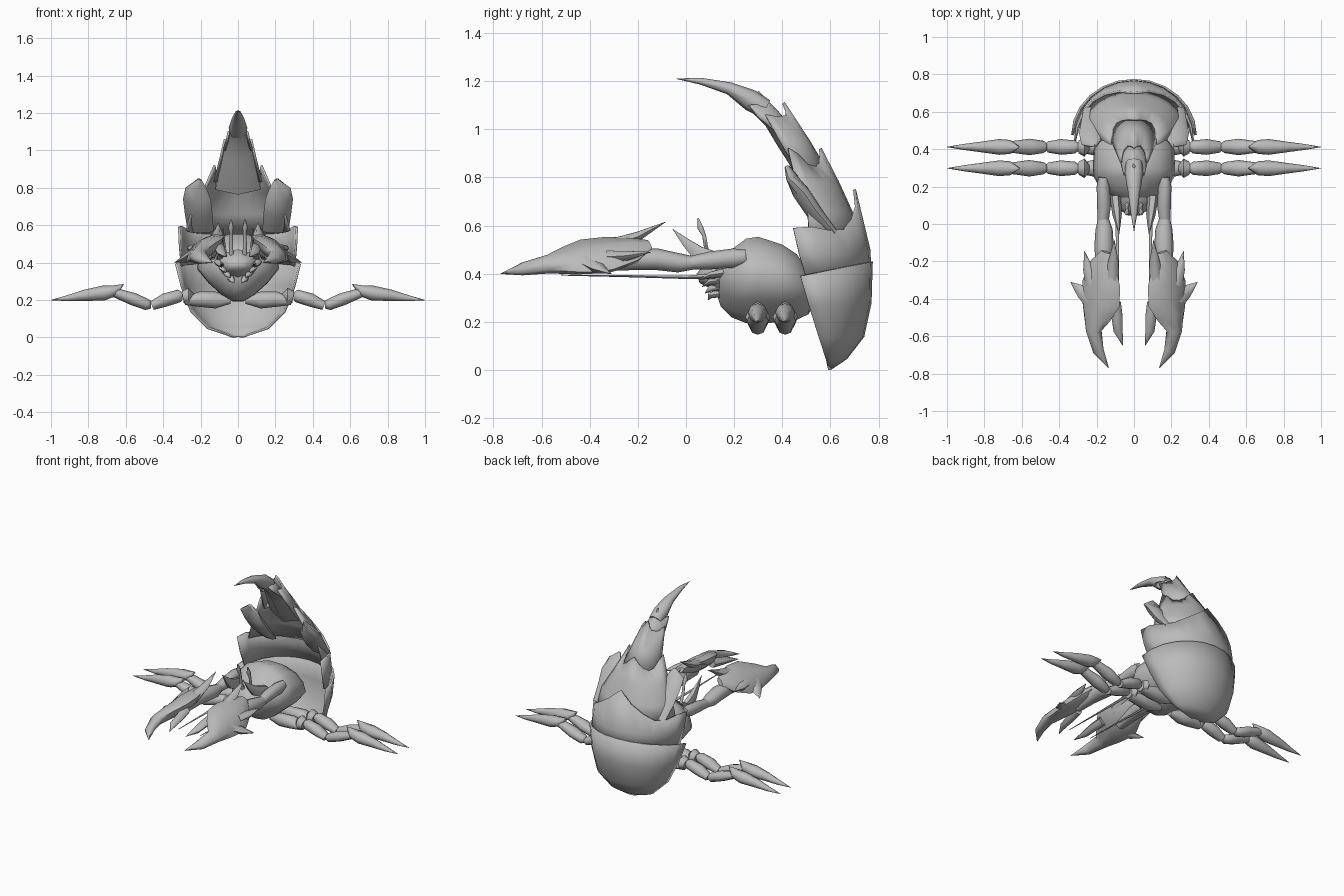
import bpy, bmesh, math
from mathutils import Vector

grey = bpy.data.materials.new("shell grey")
grey.diffuse_color = (0.5, 0.5, 0.5, 1)


def finish(bm, name, angle=60):
    bmesh.ops.remove_doubles(bm, verts=bm.verts, dist=0.0005)
    bmesh.ops.recalc_face_normals(bm, faces=bm.faces)
    me = bpy.data.meshes.new(name)
    bm.to_mesh(me)
    bm.free()
    me.materials.append(grey)
    ob = bpy.data.objects.new(name, me)
    bpy.context.collection.objects.link(ob)
    bpy.ops.object.select_all(action='DESELECT')
    ob.select_set(True)
    bpy.context.view_layer.objects.active = ob
    bpy.ops.object.shade_smooth_by_angle(angle=math.radians(angle))
    return ob


def skin(bm, rings, closed=True):
    for a, b in zip(rings, rings[1:]):
        n = len(a)
        for i in range(n if closed else n - 1):
            j = (i + 1) % n
            bm.faces.new((a[i], a[j], b[j], b[i]))


def tube(bm, pts, sides=8, mirror=True, roll=0):
    """Loft through points (x, y, z, half width, half height), rolled about its path."""
    for s in ((1, -1) if mirror else (1,)):
        P = [Vector((p[0] * s, p[1], p[2])) for p in pts]
        rings = []
        for i, p in enumerate(pts):
            d = (P[min(i + 1, len(P) - 1)] - P[max(i - 1, 0)]).normalized()
            side = d.cross(Vector((0, 0, 1)))
            if side.length < 0.1:
                side = Vector((1, 0, 0))
            side.normalize()
            up = side.cross(d)
            r = math.radians(roll) * s
            side, up = side * math.cos(r) + up * math.sin(r), up * math.cos(r) - side * math.sin(r)
            rings.append([bm.verts.new(P[i] + side * max(p[3], .001) * math.cos(k * math.tau / sides)
                                       + up * max(p[4], .001) * math.sin(k * math.tau / sides))
                          for k in range(sides)])
        skin(bm, rings)
        bm.faces.new(rings[0])
        bm.faces.new(rings[-1])


def limb(name, *paths, sides=8, mirror=True, roll=0):
    bm = bmesh.new()
    for p in paths:
        tube(bm, p, sides, mirror, roll)
    return finish(bm, name)


def plate(name, rows, crest=(), lean=-0.3, thick=0.012):
    """Curved armour plate; rows give (back y, back z, edge y, edge z, half width)."""
    bm = bmesh.new()
    n = 6
    rings = []
    for r, (by, bz, ey, ez, w) in enumerate(rows):
        ring = []
        for i in range(-n, n + 1):
            t = i / n * math.pi / 2
            c = math.cos(t)
            h = crest[abs(i)] if crest and r == len(rows) - 1 else 0
            ring.append(bm.verts.new((w * math.sin(t), ey + (by - ey) * c + h * lean, ez + (bz - ez) * c + h)))
        rings.append(ring)
    skin(bm, rings, closed=False)
    ob = finish(bm, name, 50)
    mod = ob.modifiers.new("thickness", 'SOLIDIFY')
    mod.thickness = thick
    mod.offset = 0
    return ob


# Back shell, from the bottom bowl up to the tail
plate("shell_bowl", [(.60, .006, .59, .006, .03), (.665, .05, .58, .05, .16), (.735, .14, .55, .14, .25),
                     (.765, .28, .51, .27, .30), (.77, .45, .475, .39, .33)])
plate("shell_middle", [(.765, .40, .50, .38, .30), (.76, .50, .47, .48, .31), (.735, .61, .445, .59, .315)],
      (.14, .07, .02, -.02, -.02, 0, 0), -.25)
plate("shell_upper", [(.72, .55, .51, .57, .275), (.685, .66, .505, .66, .25), (.63, .78, .46, .77, .19),
                      (.57, .86, .44, .84, .125)], (.06, .03, 0, -.01, 0, .05, .08), -.2)
plate("tail_plate_large", [(.575, .84, .46, .83, .125), (.51, .95, .39, .95, .095), (.43, 1.06, .34, 1.04, .07)],
      (.05, .02, 0, 0, 0, .01, .02), -.5)
plate("tail_plate_small", [(.44, 1.0, .36, 1.0, .075), (.38, 1.07, .30, 1.05, .06), (.315, 1.12, .27, 1.08, .05)],
      (.035, .01, 0, 0, 0, .01, .02), -.5)
# Underside of the tail, with a ridge down the middle
limb("tail_core", [(0, .53, .79, .12, .05), (0, .485, .86, .115, .05), (0, .415, .96, .085, .045),
                   (0, .355, 1.04, .065, .035), (0, .29, 1.09, .045, .025)], sides=4, mirror=False)
limb("tail_tip", [(0, .33, 1.085, .045, .04), (0, .27, 1.12, .05, .045), (0, .18, 1.17, .034, .026),
                  (0, .06, 1.20, .018, .014), (0, -.04, 1.21, 0, 0)], mirror=False)
# Broad rounded flaps beside the tail root
limb("shell_lobe", [(.20, .61, .57, .07, .02), (.21, .53, .66, .075, .035), (.22, .475, .74, .075, .035),
                    (.225, .44, .80, .058, .022), (.205, .42, .845, .012, .01)])

# Body, narrower underneath
bm = bmesh.new()
rings = []
for y, z, rx, rz in [(.125, .37, .06, .05), (.145, .37, .12, .11), (.19, .36, .18, .145), (.25, .37, .215, .18),
                     (.30, .373, .22, .185), (.40, .36, .215, .165), (.46, .345, .19, .14), (.51, .32, .13, .09),
                     (.535, .32, .05, .04)]:
    ring = []
    for k in range(14):
        a = k * math.tau / 14
        s = math.sin(a)
        ring.append(bm.verts.new((rx * math.cos(a) * (1 - .45 * max(0, -s)), y, z + rz * s)))
    rings.append(ring)
skin(bm, rings)
bm.faces.new(rings[0])
bm.faces.new(rings[-1])
finish(bm, "body")

# Segmented walking legs, two on each side
for y, name in ((.298, "front_leg"), (.412, "rear_leg")):
    limb(name,
         [(.04, y, .20, .02, .02), (.12, y, .20, .04, .045), (.20, y, .205, .048, .042), (.285, y, .195, .03, .022)],
         [(.235, y, .215, .015, .015), (.265, y, .22, .052, .045), (.295, y, .215, .035, .033)],
         [(.295, y, .22, .02, .02), (.315, y, .222, .035, .034), (.39, y, .20, .042, .036), (.46, y, .17, .03, .024)],
         [(.465, y, .175, .02, .02), (.485, y, .175, .033, .03), (.56, y, .205, .044, .034), (.66, y, .24, .03, .025)],
         [(.61, y, .285, 0, 0), (.66, y, .25, .037, .03), (.72, y, .237, .042, .04), (.82, y, .225, .028, .03),
          (.91, y, .21, .016, .016), (1.0, y, .20, 0, 0)])

# Arms
limb("arm",
     [(.165, .25, .47, .025, .03), (.165, .20, .465, .035, .04), (.16, .10, .455, .037, .037), (.165, .02, .445, .03, .028)],
     [(.165, .04, .445, .026, .026), (.16, -.03, .445, .046, .04), (.16, -.12, .46, .052, .045),
      (.165, -.22, .46, .04, .045), (.17, -.34, .44, .03, .03)])

# Claws: tilted blades, high on the inside, with fingers and spikes
limb("claw",
     [(.15, -.15, .52, .03, .015), (.165, -.22, .50, .085, .036), (.175, -.32, .48, .12, .048), (.178, -.42, .47, .12, .046),
      (.198, -.49, .455, .09, .042), (.215, -.57, .44, .047, .036), (.19, -.68, .42, .034, .024), (.135, -.77, .40, 0, 0)],
     roll=32)
limb("claw_finger", [(.10, -.42, .48, .03, .03), (.09, -.50, .465, .03, .025), (.085, -.57, .45, .025, .02),
                     (.06, -.65, .43, 0, 0)], sides=6)
limb("claw_spikes",
     [(.22, -.40, .45, .06, .03), (.28, -.36, .42, .035, .022), (.34, -.31, .40, 0, 0)],
     [(.215, -.32, .47, .045, .03), (.245, -.24, .475, .028, .022), (.265, -.145, .49, 0, 0)],
     [(.12, -.33, .51, .04, .035), (.11, -.20, .555, .028, .022), (.105, -.085, .615, 0, 0)], sides=6)

# Head, feelers, eye stalks and mouthparts
limb("head", [(0, .20, .39, .14, .09), (0, .13, .395, .11, .075), (0, .08, .39, .08, .045), (0, .05, .38, .04, .02)],
     mirror=False)
limb("feeler", [(.085, .14, .39, .015, .015), (.09, 0, .385, .01, .008), (.085, -.25, .39, .006, .005),
                (.083, -.52, .394, .002, .002)], sides=6)
limb("eye_stalk", [(.035, .11, .43, .012, .012), (.037, .085, .50, .01, .01), (.037, .075, .56, .009, .009),
                   (.038, .06, .59, .014, .014), (.037, .05, .63, .004, .004)], sides=6)
limb("horn", [(.10, .14, .45, .03, .04), (.09, .05, .485, .025, .035), (.085, 0, .53, .014, .02),
              (.08, -.055, .585, 0, 0)], sides=6)
fangs = []
for i in range(4):
    x, z = .02 + .022 * i, .29 + .028 * i
    fangs.append([(x + .02, .16, z + .03, .022, .02), (x + .015, .10, z + .02, .018, .014), (x, .055 + .012 * (3 - i), z, 0, 0)])
limb("mouthparts", *fangs, sides=6)
